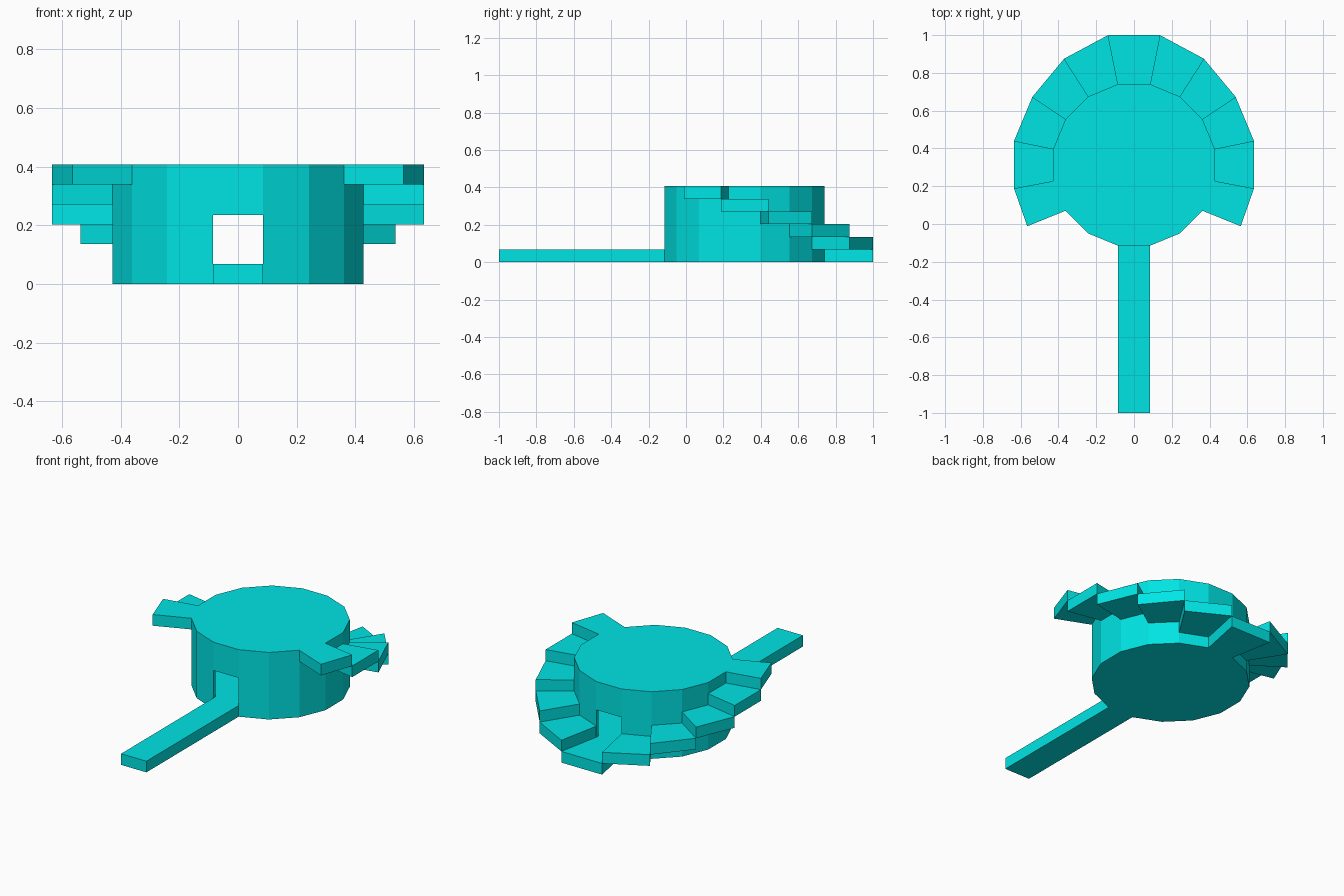
import bpy, bmesh, math

if "Cube" in bpy.data.objects:
    bpy.data.objects.remove(bpy.data.objects["Cube"])

CY = 0.3125               # drum centre in y
APOTHEM = 0.4275          # drum centre to facet
H = 0.407                 # drum height
T = H / 6                 # slab / step thickness
WALL = 0.02
DOOR = 0.0845             # half door width

cyan = bpy.data.materials.new("cyan")
cyan.diffuse_color = (0.0, 0.78, 0.78, 1)
cyan.use_nodes = True
cyan.node_tree.nodes["Principled BSDF"].inputs["Base Color"].default_value = cyan.diffuse_color


def prism(name, pts, z0, z1):
    """Extrude a flat outline from z0 to z1."""
    bm = bmesh.new()
    face = bm.faces.new([bm.verts.new((x, y, z0)) for x, y in pts])
    ext = bmesh.ops.extrude_face_region(bm, geom=[face])["geom"]
    top = [v for v in ext if isinstance(v, bmesh.types.BMVert)]
    bmesh.ops.translate(bm, verts=top, vec=(0, 0, z1 - z0))
    bmesh.ops.recalc_face_normals(bm, faces=bm.faces)
    mesh = bpy.data.meshes.new(name)
    bm.to_mesh(mesh)
    bm.free()
    mesh.materials.append(cyan)
    obj = bpy.data.objects.new(name, mesh)
    bpy.context.collection.objects.link(obj)
    return obj


def ring(apothem):
    """16 corners, clockwise from the back facet's right corner."""
    r = apothem / math.cos(math.pi / 16)
    angles = [math.pi / 16 + i * math.pi / 8 for i in range(16)]
    return [(r * math.sin(a), CY + r * math.cos(a)) for a in angles]


def rect(half_x, y0, y1):
    return [(-half_x, y0), (half_x, y0), (half_x, y1), (-half_x, y1)]


def cut(obj, cutter):
    cutter.hide_render = True
    mod = obj.modifiers.new("cut", 'BOOLEAN')
    mod.operation = 'DIFFERENCE'
    mod.solver = 'EXACT'
    mod.object = cutter
    bpy.context.view_layer.objects.active = obj
    bpy.ops.object.modifier_apply(modifier=mod.name)
    bpy.data.objects.remove(cutter)


# Hollow drum with a front and a back doorway
inner = ring(APOTHEM)
drum = prism("drum", inner, 0, H)
cut(drum, prism("room_cutter", ring(APOTHEM - WALL), T, H - T))
cut(drum, prism("door_cutter", rect(DOOR, -0.3, 0.9), T, 0.235))

# Entrance walkway
prism("walkway", rect(0.085, -1.0, CY - APOTHEM), 0, T)

# Back step shared by both stairs
outer = [(0.137, 1.0), (0.37, 0.875), (0.538, 0.673),
         (0.635, 0.44), (0.635, 0.188), (0.565, -0.012)]
(ix, iy), (ox, oy) = inner[0], outer[0]
prism("back_step", [(-ix, iy), (ix, iy), (ox, oy), (-ox, oy)], 0, T)

# Mirrored stairs winding up around the drum
for side, s in (("right", 1), ("left", -1)):
    for k in range(1, 6):
        quad = [inner[k - 1], outer[k - 1], outer[k], inner[k]]
        prism(f"{side}_step_{k}", [(s * x, y) for x, y in quad], k * T, (k + 1) * T)
